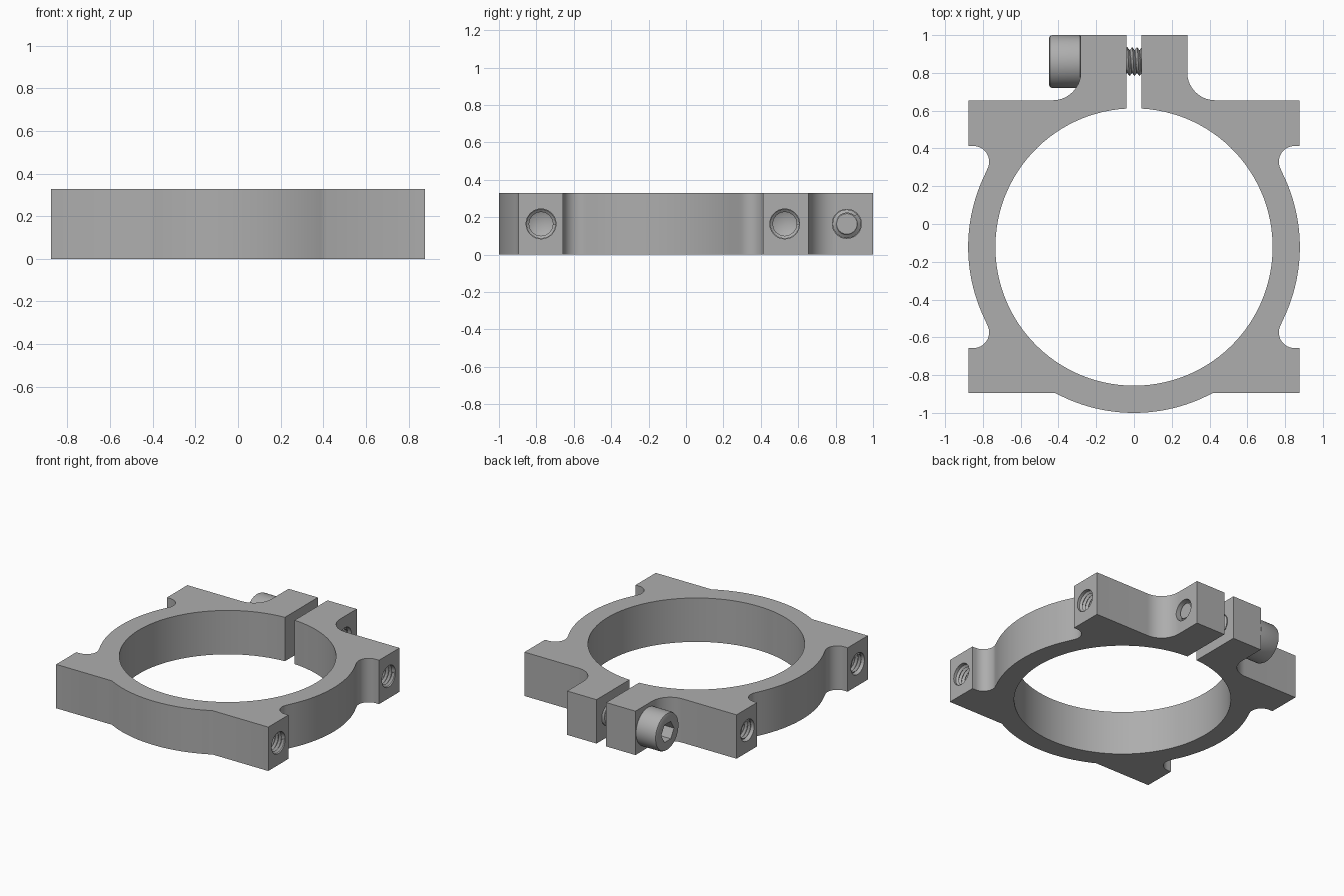
import bpy, bmesh, math
from mathutils import Vector

if "Cube" in bpy.data.objects:
    bpy.data.objects.remove(bpy.data.objects["Cube"])

H = 0.328                    # clamp height
CY = -0.122                  # ring centre along y
R_OUT, R_IN = 0.878, 0.734
Z = H / 2                    # height of every hole axis
SCREW_Y = 0.86
PITCH = 0.026

grey = bpy.data.materials.new("plain grey")
grey.use_nodes = True
GREY = (0.42, 0.42, 0.42, 1)
grey.diffuse_color = GREY
grey.node_tree.nodes["Principled BSDF"].inputs["Base Color"].default_value = GREY


def finish(name, bm, recalc=True):
    if recalc:
        bmesh.ops.recalc_face_normals(bm, faces=bm.faces)
    mesh = bpy.data.meshes.new(name)
    bm.to_mesh(mesh)
    bm.free()
    mesh.materials.append(grey)
    ob = bpy.data.objects.new(name, mesh)
    bpy.context.collection.objects.link(ob)
    return ob


def select(ob):
    bpy.ops.object.select_all(action='DESELECT')
    ob.select_set(True)
    bpy.context.view_layer.objects.active = ob


def smooth(ob, angle=30):
    select(ob)
    bpy.ops.object.shade_smooth_by_angle(angle=math.radians(angle))


def cut(ob, cutter):
    cutter.hide_render = True
    mod = ob.modifiers.new("cut", 'BOOLEAN')
    mod.operation, mod.solver, mod.object = 'DIFFERENCE', 'EXACT', cutter
    select(ob)
    bpy.ops.object.modifier_apply(modifier=mod.name)
    bpy.data.objects.remove(cutter)


def arc(cx, cy, r, a0, a1, n):
    """Points on an arc, angles in radians."""
    return [(cx + r * math.cos(a0 + (a1 - a0) * i / n),
             cy + r * math.sin(a0 + (a1 - a0) * i / n)) for i in range(n + 1)]


def lathe(name, profile, y, z, n=32, phase=0.0):
    """Closed solid turned around an x-parallel axis; profile is (x, radius)."""
    bm = bmesh.new()
    rings = []
    for x, r in profile:
        if r == 0:
            rings.append([bm.verts.new((x, y, z))] * n)
        else:
            rings.append([bm.verts.new((x, y + r * math.cos(phase + math.tau * i / n),
                                        z + r * math.sin(phase + math.tau * i / n)))
                          for i in range(n)])
    for a, b in zip(rings, rings[1:]):
        for i in range(n):
            j = (i + 1) % n
            bm.faces.new(list(dict.fromkeys((a[i], a[j], b[j], b[i]))))
    return finish(name, bm)


def thread(name, x0, x1, y, r_root, r_crest, inward):
    """Helical V thread along x, facing inward for a hole or outward for a screw."""
    n = 16
    bm = bmesh.new()
    crest, root = [], []
    for k in range(int((x1 - x0) / PITCH * n) - n // 2):
        a = math.tau * k / n
        x = x0 + PITCH * k / n
        d = Vector((0, math.cos(a), math.sin(a)))
        base = Vector((x, y, Z))
        crest.append(bm.verts.new(base + d * r_crest))
        root.append(bm.verts.new(base + d * r_root + Vector((PITCH / 2, 0, 0))))
    for k in range(len(crest) - 1):
        bm.faces.new((crest[k], crest[k + 1], root[k + 1], root[k]))
        if k + n + 1 < len(crest):
            bm.faces.new((root[k], root[k + 1], crest[k + n + 1], crest[k + n]))
    bm.normal_update()
    f = bm.faces[0] if not hasattr(bm.faces, "ensure_lookup_table") else next(iter(bm.faces))
    out = f.calc_center_median() - Vector((f.calc_center_median().x, y, Z))
    if (f.normal.dot(out) > 0) == inward:
        bmesh.ops.reverse_faces(bm, faces=bm.faces)
    return finish(name, bm, recalc=False)


# Clamp outline, right half from the front of the ring round to the gap
NOTCH_R, NOTCH_X, NOTCH_DY = 0.083, 0.85, 0.452
a_flat = math.asin((-0.895 - CY) / R_OUT)
a_notch = math.atan2(NOTCH_DY, NOTCH_X)
half = arc(0, CY, R_OUT, -math.pi / 2, a_flat, 14)
half += [(0.877, -0.895), (0.877, CY - NOTCH_DY - NOTCH_R)]
half += arc(NOTCH_X, CY - NOTCH_DY, NOTCH_R, -math.pi / 2, -math.pi - a_notch, 14)
half += arc(0, CY, R_OUT, -a_notch, a_notch, 32)[1:-1]
half += arc(NOTCH_X, CY + NOTCH_DY, NOTCH_R, math.pi + a_notch, math.pi / 2, 14)
half += [(0.877, CY + NOTCH_DY + NOTCH_R), (0.877, 0.655)]
half += arc(0.43, 0.803, 0.148, -math.pi / 2, -math.pi, 14)
half += [(0.282, 1.0), (0.04, 1.0)]
half += arc(0, CY, R_IN, math.acos(0.04 / R_IN), -math.pi / 2, 56)

# Mirror the half outline, then extrude it into the clamp body
bm = bmesh.new()
for s in (1, -1):
    face = bm.faces.new([bm.verts.new((s * x, y, 0)) for x, y in half])
    ext = bmesh.ops.extrude_face_region(bm, geom=[face])
    bmesh.ops.translate(bm, vec=(0, 0, H),
                        verts=[g for g in ext["geom"] if isinstance(g, bmesh.types.BMVert)])
# Weld the halves on the centre plane and drop the inner walls
bmesh.ops.remove_doubles(bm, verts=bm.verts, dist=1e-5)
walls = [f for f in bm.faces if all(abs(v.co.x) < 1e-4 for v in f.verts)]
bmesh.ops.delete(bm, geom=walls, context='FACES')
seam = [e for e in bm.edges if all(abs(v.co.x) < 1e-4 for v in e.verts)]
bmesh.ops.dissolve_edges(bm, edges=[e for e in seam if len(e.link_faces) == 2
                                    and abs(e.verts[0].co.z - e.verts[1].co.z) < 1e-4])
body = finish("clamp_body", bm)

# Blind mounting holes with drilled tips on both sides
HOLES = {"front": -0.775, "back": 0.528}
for s in (1, -1):
    for y in HOLES.values():
        cut(body, lathe("hole_cutter", [(s * 0.95, 0), (s * 0.95, 0.08), (s * 0.62, 0.08),
                                        (s * 0.575, 0)], y, Z))
# Screw hole through both ears
cut(body, lathe("screw_hole_cutter", [(-0.275, 0), (-0.275, 0.078), (0.34, 0.078), (0.34, 0)],
                SCREW_Y, Z))
smooth(body)

# Threads inside the mounting holes
for side, x0, x1 in (("left", 0.625, 0.875), ("right", -0.875, -0.625)):
    for end, y in HOLES.items():
        smooth(thread(f"{end}_{side}_hole_thread", x0, x1, y, 0.0795, 0.064, True), 40)

# Clamping screw: head with hex socket, core and thread
head = lathe("screw_head", [(-0.28, 0), (-0.28, 0.133), (-0.287, 0.14), (-0.433, 0.14),
                            (-0.445, 0.135), (-0.45, 0.123), (-0.45, 0)], SCREW_Y, Z, 48)
cut(head, lathe("socket_cutter", [(-0.5, 0), (-0.5, 0.075), (-0.37, 0.075), (-0.37, 0)],
                SCREW_Y, Z, 6))
smooth(head)
core = lathe("screw_core", [(-0.3, 0), (-0.3, 0.061), (0.255, 0.061), (0.265, 0.055), (0.265, 0)],
             SCREW_Y, Z, 24)
smooth(core)
smooth(thread("screw_thread", -0.27, 0.268, SCREW_Y, 0.06, 0.077, False), 40)
